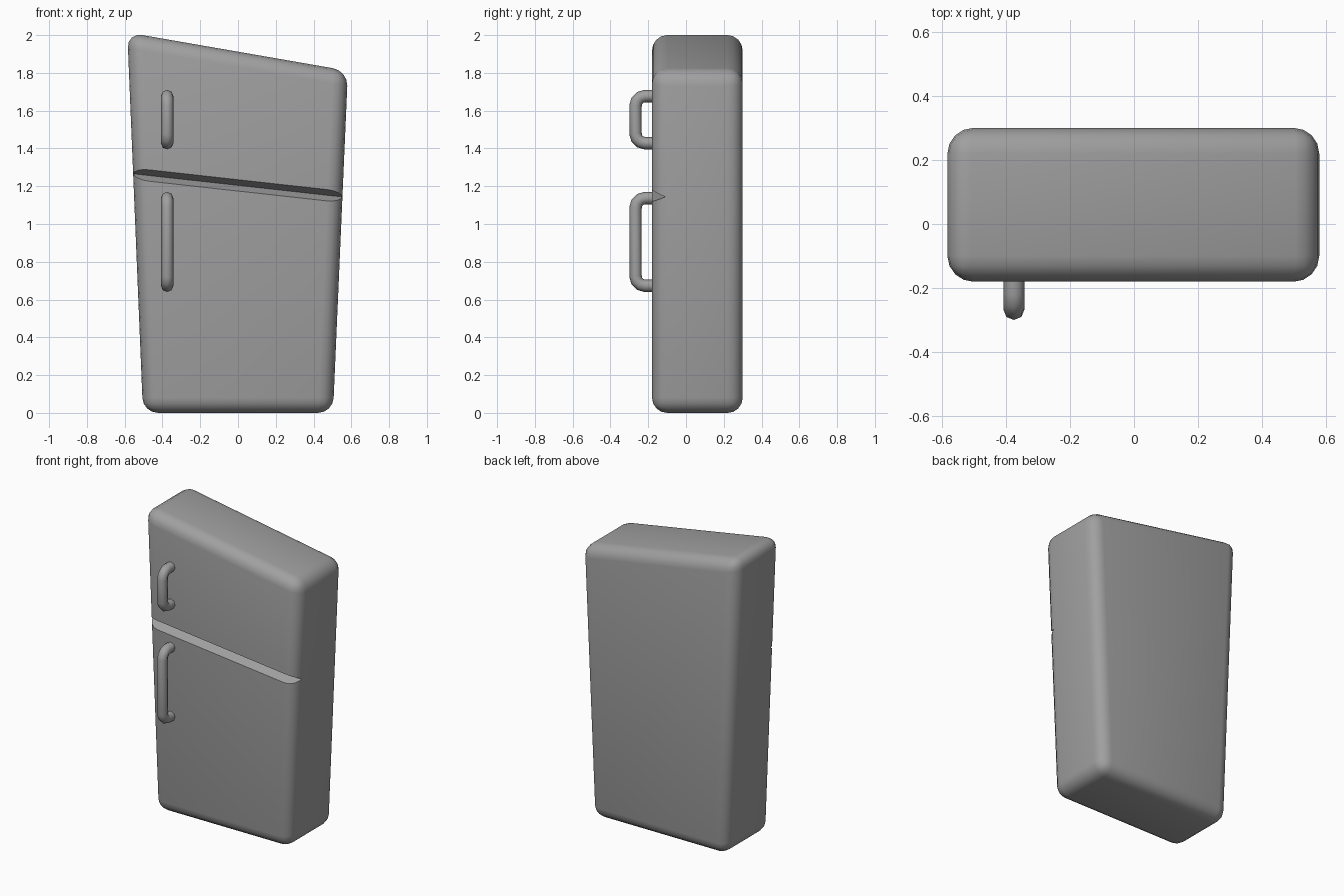
import bpy
import bmesh
from math import cos, sin, pi, radians

cube = bpy.data.objects.get("Cube")
if cube:
    bpy.data.objects.remove(cube, do_unlink=True)

# Single grey finish
grey = bpy.data.materials.new("fridge_grey")
grey.use_nodes = True
GREY = (0.35, 0.35, 0.35, 1)
grey.diffuse_color = GREY
grey.node_tree.nodes["Principled BSDF"].inputs["Base Color"].default_value = GREY

FRONT, BACK = -0.18, 0.30


def prism(name, outline_a, outline_b):
    """Solid joining two matching outlines of 3D points."""
    bm = bmesh.new()
    a = [bm.verts.new(p) for p in outline_a]
    b = [bm.verts.new(p) for p in outline_b]
    bm.faces.new(a)
    bm.faces.new(b[::-1])
    for i in range(len(a)):
        j = (i + 1) % len(a)
        bm.faces.new((a[j], a[i], b[i], b[j]))
    bmesh.ops.recalc_face_normals(bm, faces=bm.faces)
    mesh = bpy.data.meshes.new(name)
    bm.to_mesh(mesh)
    bm.free()
    mesh.materials.append(grey)
    obj = bpy.data.objects.new(name, mesh)
    bpy.context.collection.objects.link(obj)
    return obj


# Tapered cabinet with a slanted top and rounded edges
profile = [(-0.503, 0), (0.503, 0), (0.582, 1.811), (-0.586, 2.014)]
body = prism("cabinet", [(x, FRONT, z) for x, z in profile],
             [(x, BACK, z) for x, z in profile])
bevel = body.modifiers.new("rounded_edges", "BEVEL")
bevel.width = 0.08
bevel.segments = 4
bevel.limit_method = "NONE"


# Slanted V groove between the two doors
def groove_section(x, z):
    return [(x, FRONT - 0.03, z + 0.043), (x, FRONT + 0.07, z),
            (x, FRONT - 0.03, z - 0.043)]


cutter = prism("door_gap_cutter", groove_section(-0.7, 1.282),
               groove_section(0.7, 1.127))
cutter.hide_render = True
cutter.hide_viewport = True
cut = body.modifiers.new("door_gap", "BOOLEAN")
cut.operation = "DIFFERENCE"
cut.solver = "EXACT"
cut.object = cutter

# Bake the cabinet, then drop the cutter
bpy.context.view_layer.update()
graph = bpy.context.evaluated_depsgraph_get()
body_mesh = bpy.data.meshes.new_from_object(body.evaluated_get(graph))
body.modifiers.clear()
body.data = body_mesh
bpy.data.objects.remove(cutter, do_unlink=True)

bpy.ops.object.select_all(action="DESELECT")
body.select_set(True)
bpy.context.view_layer.objects.active = body
bpy.ops.object.shade_smooth_by_angle(angle=radians(30))


# Tubular door handles with rounded corners
def handle(name, low, high, x=-0.375, tube=0.033, bend=0.05):
    y = -0.267
    low, high = low + tube, high - tube
    path = [(FRONT + 0.03, high)]
    for z, start in ((high - bend, pi / 2), (low + bend, pi)):
        for i in range(4):
            t = start + i * pi / 6
            path.append((y + bend + bend * cos(t), z + bend * sin(t)))
    path.append((FRONT + 0.03, low))

    curve = bpy.data.curves.new(name, "CURVE")
    curve.dimensions = "3D"
    curve.bevel_depth = tube
    curve.bevel_resolution = 2
    curve.use_fill_caps = True
    spline = curve.splines.new("POLY")
    spline.points.add(len(path) - 1)
    for point, (py, pz) in zip(spline.points, path):
        point.co = (x, py, pz, 1)
    spline.use_smooth = True
    curve.materials.append(grey)
    bpy.context.collection.objects.link(bpy.data.objects.new(name, curve))


handle("freezer_handle", 1.395, 1.71)
handle("fridge_handle", 0.64, 1.17)
